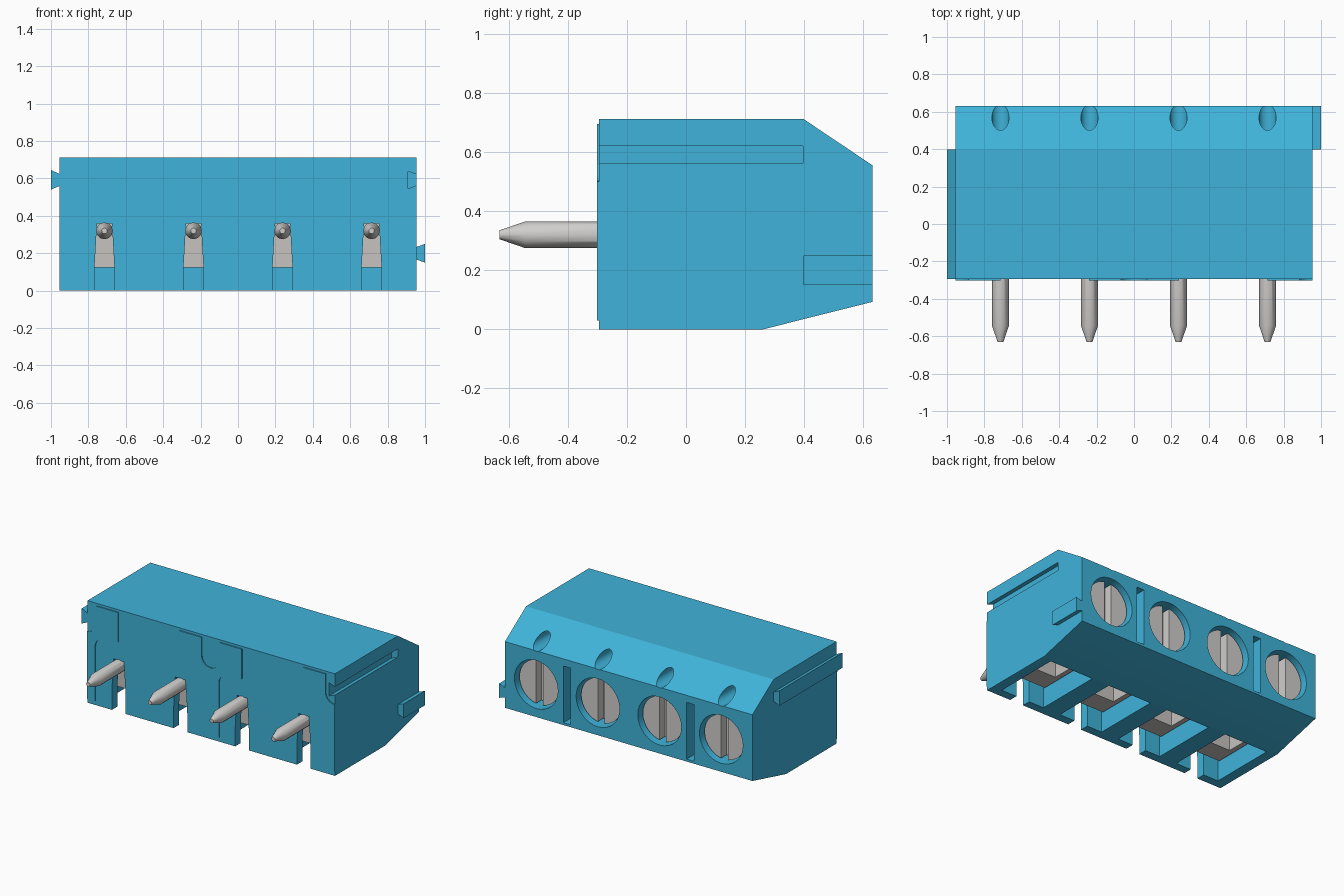
import bpy, bmesh, math
from mathutils import Vector

if "Cube" in bpy.data.objects:
    bpy.data.objects.remove(bpy.data.objects["Cube"])


def material(name, rgb):
    m = bpy.data.materials.new(name)
    m.diffuse_color = (*rgb, 1)
    m.use_nodes = True
    m.node_tree.nodes["Principled BSDF"].inputs["Base Color"].default_value = m.diffuse_color
    return m


BLUE = material("blue plastic", (0.05, 0.45, 0.70))
PIN = material("pin metal", (0.63, 0.62, 0.61))
SCREW = material("screw metal", (0.57, 0.54, 0.52))


def prism(name, pts, axis, a, b, mat=None):
    """Extrude a 2D outline along an axis; the outline uses the other two axes in order."""
    def place(p, t):
        c = list(p)
        c.insert("xyz".index(axis), t)
        return Vector(c)
    bm = bmesh.new()
    lo = [bm.verts.new(place(p, a)) for p in pts]
    hi = [bm.verts.new(place(p, b)) for p in pts]
    bm.faces.new(lo)
    bm.faces.new(hi)
    n = len(pts)
    for i in range(n):
        j = (i + 1) % n
        bm.faces.new((lo[i], lo[j], hi[j], hi[i]))
    bmesh.ops.recalc_face_normals(bm, faces=bm.faces)
    me = bpy.data.meshes.new(name)
    bm.to_mesh(me)
    bm.free()
    ob = bpy.data.objects.new(name, me)
    bpy.context.collection.objects.link(ob)
    if mat:
        me.materials.append(mat)
    return ob


def rect(x0, x1, z0, z1):
    return [(x0, z0), (x1, z0), (x1, z1), (x0, z1)]


def arc(cx, cz, r, d0, d1, n):
    return [(cx + r * math.cos(math.radians(d0 + (d1 - d0) * i / n)),
             cz + r * math.sin(math.radians(d0 + (d1 - d0) * i / n))) for i in range(n + 1)]


def circle(cx, cz, r, n=32):
    return arc(cx, cz, r, 0, 360, n)[:-1]


def activate(ob):
    bpy.ops.object.select_all(action='DESELECT')
    ob.select_set(True)
    bpy.context.view_layer.objects.active = ob


def cut(target, cutter):
    cutter.hide_render = True
    mod = target.modifiers.new("cut", 'BOOLEAN')
    mod.operation, mod.solver, mod.object = 'DIFFERENCE', 'EXACT', cutter
    activate(target)
    bpy.ops.object.modifier_apply(modifier=mod.name)
    bpy.data.objects.remove(cutter)


def smooth(ob):
    activate(ob)
    bpy.ops.object.shade_smooth_by_angle(angle=math.radians(30))


W, FRONT, BACK = 0.955, -0.295, 0.632
POLES = [-0.714, -0.238, 0.238, 0.714]

# Housing with sloped top and bottom at the back
housing = prism("housing", [(FRONT, 0), (0.262, 0), (BACK, 0.093), (BACK, 0.555),
                            (0.398, 0.712), (FRONT, 0.712)], 'x', -W, W, BLUE)

for x in POLES:
    # wire pocket from below, slot in the front wall, screw hole, test hole
    cut(housing, prism("pocket", rect(x - 0.17, x + 0.17, -0.235, 0.24), 'z', -0.1, 0.5))
    cut(housing, prism("front_slot", [(x - 0.053, -0.1), (x + 0.053, -0.1), (x + 0.053, 0.13),
                                      (x + 0.04, 0.36), (x - 0.04, 0.36), (x - 0.053, 0.13)],
                       'y', -0.4, -0.2))
    cut(housing, prism("screw_hole", circle(x, 0.32, 0.168), 'y', 0.45, 0.8))
    cut(housing, prism("test_hole", circle(x, 0.597, 0.046, 20), 'y', 0.36, 0.8))

# Narrow slots between the screws
for x in (-0.476, 0.476):
    cut(housing, prism("back_slot", rect(x - 0.028, x + 0.028, 0.11, 0.505), 'y', 0.5, 0.8))

# Dovetail groove on the right side
cut(housing, prism("groove", [(0.908, 0.545), (0.958, 0.565), (0.958, 0.62), (0.908, 0.638)],
                   'y', -0.4, 0.397))
smooth(housing)

# Dovetail rails
prism("left_rail", [(-1.0, 0.54), (-0.95, 0.562), (-0.95, 0.622), (-1.0, 0.645)],
      'y', FRONT, 0.398, BLUE)
prism("right_rail", [(1.0, 0.15), (0.95, 0.168), (0.95, 0.232), (1.0, 0.25)],
      'y', 0.398, BACK, BLUE)

# Thin raised pads on the front face: a stem that curves into a wide head
half = ([(0, 0.03), (0.063, 0.03)] + arc(0.14, 0.41, 0.077, 180, 90, 8) +
        [(0.24, 0.487), (0.24, 0.695), (0.07, 0.695)] + arc(0, 0.57, 0.07, 0, -90, 8))
for i, (x0, d) in enumerate([(-W, 1), (0, -1), (0, 1), (W, -1)]):
    prism(f"front_pad_{i + 1}", [(x0 + d * u, z) for u, z in half], 'y', -0.302, -0.29, BLUE)


def lathe_y(name, x, z, rings, n, mat):
    """Round part along y from (y, radius) rings."""
    bm = bmesh.new()
    loops = [[bm.verts.new((px, y, pz)) for px, pz in circle(x, z, r, n)] for y, r in rings]
    bm.faces.new(loops[0])
    bm.faces.new(loops[-1])
    for a, b in zip(loops, loops[1:]):
        for i in range(n):
            j = (i + 1) % n
            bm.faces.new((a[i], a[j], b[j], b[i]))
    bmesh.ops.recalc_face_normals(bm, faces=bm.faces)
    me = bpy.data.meshes.new(name)
    bm.to_mesh(me)
    bm.free()
    me.materials.append(mat)
    ob = bpy.data.objects.new(name, me)
    bpy.context.collection.objects.link(ob)
    return ob


for i, x in enumerate(POLES, 1):
    # Solder pin with tapered tip
    smooth(lathe_y(f"pin_{i}", x, 0.32, [(-0.632, 0.015), (-0.545, 0.045), (-0.18, 0.045)], 12, PIN))
    # Clamp cage open at the bottom
    cage = prism(f"clamp_cage_{i}", rect(x - 0.155, x + 0.155, -0.205, 0.23), 'z', 0.125, 0.49, SCREW)
    cut(cage, prism("cage_opening", rect(x - 0.12, x + 0.12, -0.06, 0.2), 'z', 0.0, 0.45))
    # Screw with a slotted head
    screw = lathe_y(f"screw_{i}", x, 0.32, [(-0.04, 0.11), (0.46, 0.11), (0.46, 0.155),
                                            (0.595, 0.155)], 32, PIN)
    cut(screw, prism("screw_slot", rect(x - 0.026, x + 0.026, 0.1, 0.6), 'y', 0.535, 0.7))
    smooth(screw)
